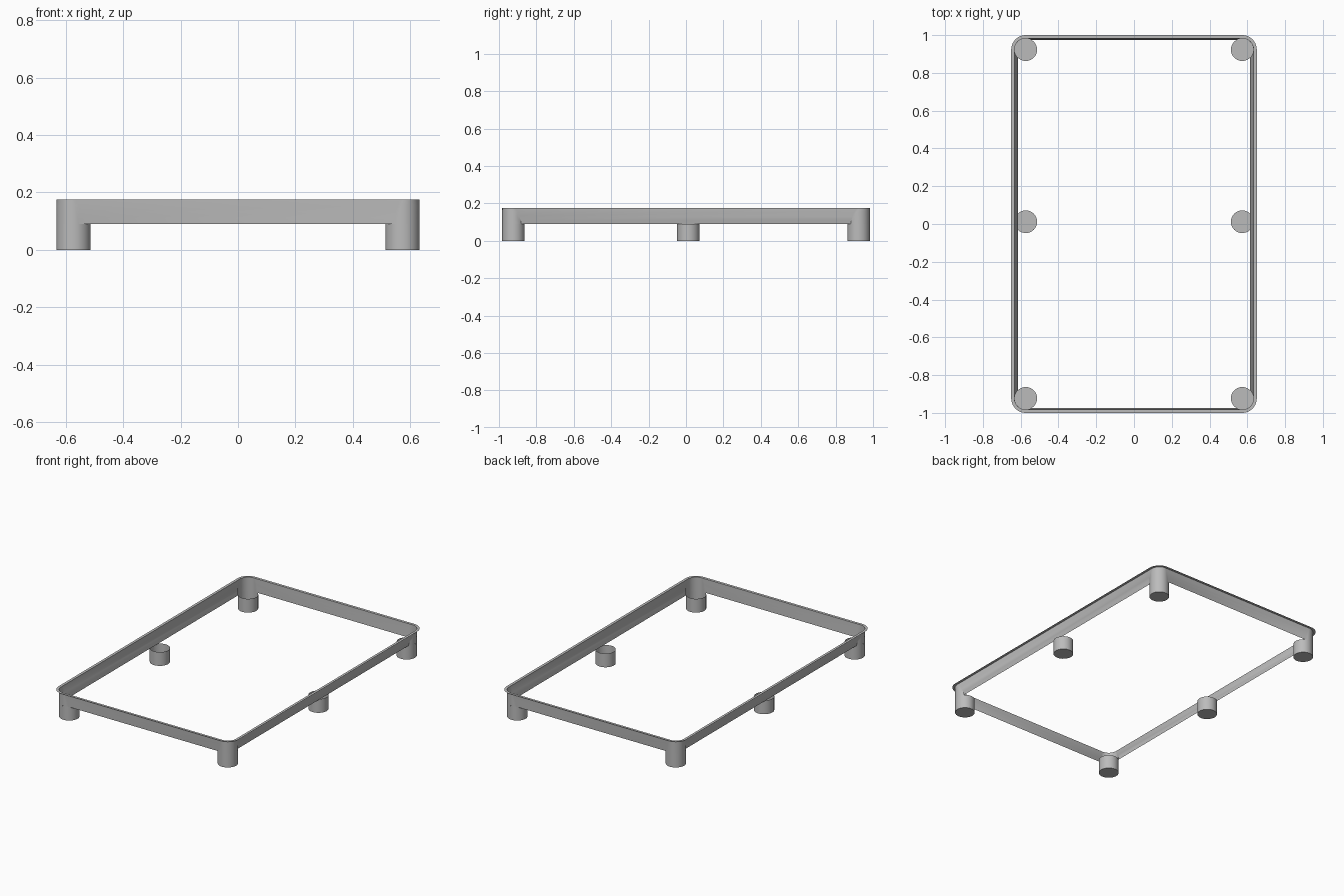
import bpy
import bmesh
from math import acos, cos, sin, pi, radians
from mathutils import Vector

if "Cube" in bpy.data.objects:
    bpy.data.objects.remove(bpy.data.objects["Cube"], do_unlink=True)

# Main dimensions
LEG_X, LEG_Y, LEG_R = 0.573, 0.923, 0.06
RIM_R = 0.077
WALL_Z, TOP_Z = 0.09, 0.176
ARC_STEPS = 12

grey = bpy.data.materials.new("mid grey")
grey.use_nodes = True
grey.diffuse_color = (0.5, 0.5, 0.5, 1)
grey.node_tree.nodes["Principled BSDF"].inputs["Base Color"].default_value = (0.5, 0.5, 0.5, 1)


def finish(bm, name):
    """Turn a bmesh into a smooth shaded object."""
    mesh = bpy.data.meshes.new(name)
    bm.to_mesh(mesh)
    bm.free()
    mesh.materials.append(grey)
    obj = bpy.data.objects.new(name, mesh)
    bpy.context.collection.objects.link(obj)
    bpy.ops.object.select_all(action="DESELECT")
    obj.select_set(True)
    bpy.context.view_layer.objects.active = obj
    bpy.ops.object.shade_smooth_by_angle(angle=radians(30))
    return obj


def perimeter(radius, side_offset, end_offset, z):
    """Rounded outline; panels set in from the corner columns cut further round them."""
    past_side = acos(min(1, side_offset / radius))
    past_end = acos(min(1, end_offset / radius))
    points = []
    for quarter, (sx, sy) in enumerate([(1, 1), (-1, 1), (-1, -1), (1, -1)]):
        before, after = (past_side, past_end) if quarter % 2 == 0 else (past_end, past_side)
        start = quarter * pi / 2 - before
        sweep = pi / 2 + before + after
        for i in range(ARC_STEPS + 1):
            a = start + sweep * i / ARC_STEPS
            points.append(Vector((sx * LEG_X + radius * cos(a),
                                  sy * LEG_Y + radius * sin(a), z)))
    return points


def loft(name, outlines):
    bm = bmesh.new()
    rings = [[bm.verts.new(p) for p in line] for line in outlines]
    for low, high in zip(rings, rings[1:]):
        for i in range(len(low)):
            j = (i + 1) % len(low)
            bm.faces.new((low[i], low[j], high[j], high[i]))
    return finish(bm, name)


# Thin wall: panels lean inward towards the bottom, corners stay upright
levels = []
for step in range(5):
    t = step / 4
    levels.append(perimeter(LEG_R, 0.042 + 0.0175 * t, 0.052 + 0.0075 * t,
                            WALL_Z + (TOP_Z - WALL_Z) * t))
loft("tray_wall", levels)

# Flat rim turned outward along the top
loft("top_rim", [perimeter(RIM_R, RIM_R, RIM_R, TOP_Z),
                 perimeter(LEG_R, 0.0595, 0.0595, TOP_Z)])


# Hollow feet, open on top with a closed base
def foot(name, x, y):
    bm = bmesh.new()
    bmesh.ops.create_cone(bm, cap_ends=True, segments=40, radius1=LEG_R,
                          radius2=LEG_R, depth=WALL_Z)
    bmesh.ops.translate(bm, verts=bm.verts, vec=(x, y, WALL_Z / 2))
    lids = [f for f in bm.faces if f.normal.z > 0.9]
    bmesh.ops.delete(bm, geom=lids, context="FACES_ONLY")
    finish(bm, name)


for side, sx in (("left", 1), ("right", -1)):
    for place, y in (("front", -LEG_Y), ("middle", 0.012), ("back", LEG_Y)):
        foot(f"{place}_{side}_foot", sx * LEG_X, y)
